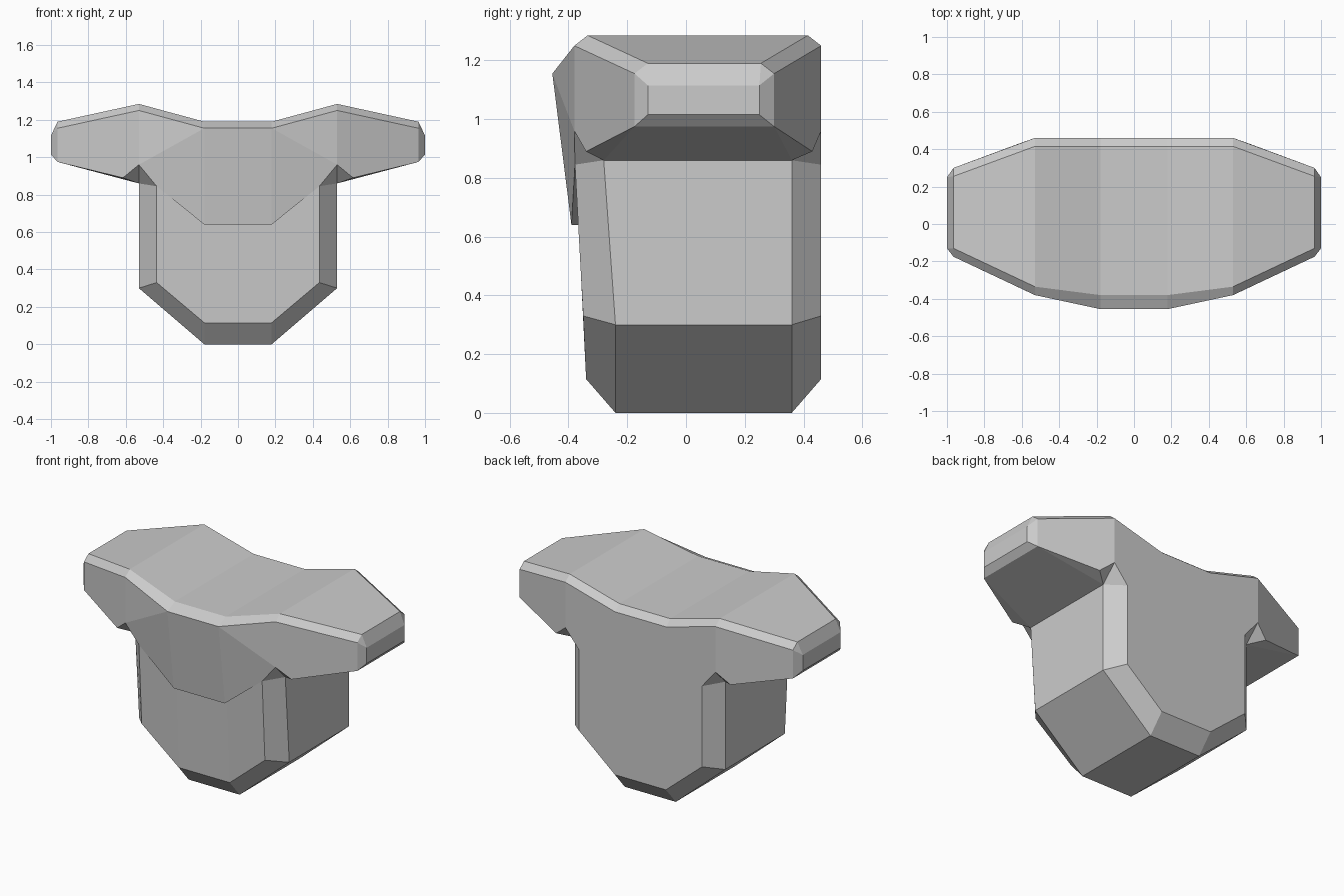
import bpy, bmesh

if "Cube" in bpy.data.objects:
    bpy.data.objects.remove(bpy.data.objects["Cube"])

# Half outline, top centre round to bottom centre.
# Each station: outer rim (x, z, y_front, y_back), face edge (x, z, y_front, y_back)
stations = [
    ((.18, 1.19, -.38, .415), (.18, 1.155, -.455, .46)),    # saddle
    ((.53, 1.285, -.335, .415), (.53, 1.25, -.38, .46)),    # shoulder peak
    ((.965, 1.19, -.13, .255), (.965, 1.155, -.175, .30)),  # arm end, top
    ((1.0, 1.115, -.13, .25), (.965, 1.155, -.175, .30)),
    ((1.0, 1.015, -.13, .25), (.965, .975, -.175, .30)),
    ((.965, .975, -.175, .30), (.965, .975, -.175, .30)),   # arm end, bottom
    ((.53, .86, -.28, .36), (.615, .89, -.34, .43)),        # armpit
    ((.53, .86, -.28, .36), (.53, .96, -.38, .46)),
    ((.53, .86, -.28, .36), (.435, .845, -.378, .46)),
    ((.53, .30, -.24, .36), (.435, .33, -.35, .46)),        # stem side
    ((.18, 0, -.24, .36), (.18, .115, -.34, .46)),          # stem bottom
]


def centre(s):
    return tuple((0,) + p[1:] for p in s)


stations = [centre(stations[0])] + stations + [centre(stations[-1])]

bm = bmesh.new()
cache = {}


def vert(p):
    if p not in cache:
        cache[p] = bm.verts.new(p)
    return cache[p]


def face(*pts):
    pts = list(dict.fromkeys(pts))
    if len(pts) > 2:
        bm.faces.new([vert(p) for p in pts])


def pt(i, ring, side):
    q = stations[i][ring]
    return (q[0], q[2 + side], q[1])


# Outer rim and chamfers
for i in range(len(stations) - 1):
    j = i + 1
    face(pt(i, 0, 0), pt(j, 0, 0), pt(j, 0, 1), pt(i, 0, 1))
    for s in (0, 1):
        face(pt(i, 0, s), pt(j, 0, s), pt(j, 1, s), pt(i, 1, s))

F = [pt(i, 1, 0) for i in range(len(stations))]
B = [pt(i, 1, 1) for i in range(len(stations))]

# Back panels
face(B[0], B[1], B[2], B[8], B[9], B[10], B[11], B[12])
face(B[2], B[3], B[5], B[7], B[8])

# Front: arm, overhanging chest plate, ledge, stem
face(F[2], F[3], F[5], F[7], F[8])
lip, lip_c = (.18, -.39, .64), (0, -.39, .64)
root, root_c = (.18, -.366, .64), (0, -.366, .64)
face(F[0], F[1], lip, lip_c)
face(F[1], F[2], F[8])
face(F[1], F[8], F[9], lip)
face(lip, F[9], root)
face(lip_c, lip, root, root_c)
face(root, F[9], F[10], F[11])
face(root_c, root, F[11], F[12])

# Mirror the half and close it along the middle
bmesh.ops.mirror(bm, geom=bm.verts[:] + bm.edges[:] + bm.faces[:],
                 axis='X', merge_dist=0.0005)
bmesh.ops.remove_doubles(bm, verts=bm.verts[:], dist=0.0005)
bmesh.ops.recalc_face_normals(bm, faces=bm.faces[:])

mesh = bpy.data.meshes.new("body")
bm.to_mesh(mesh)
bm.free()
bpy.context.collection.objects.link(bpy.data.objects.new("body", mesh))
